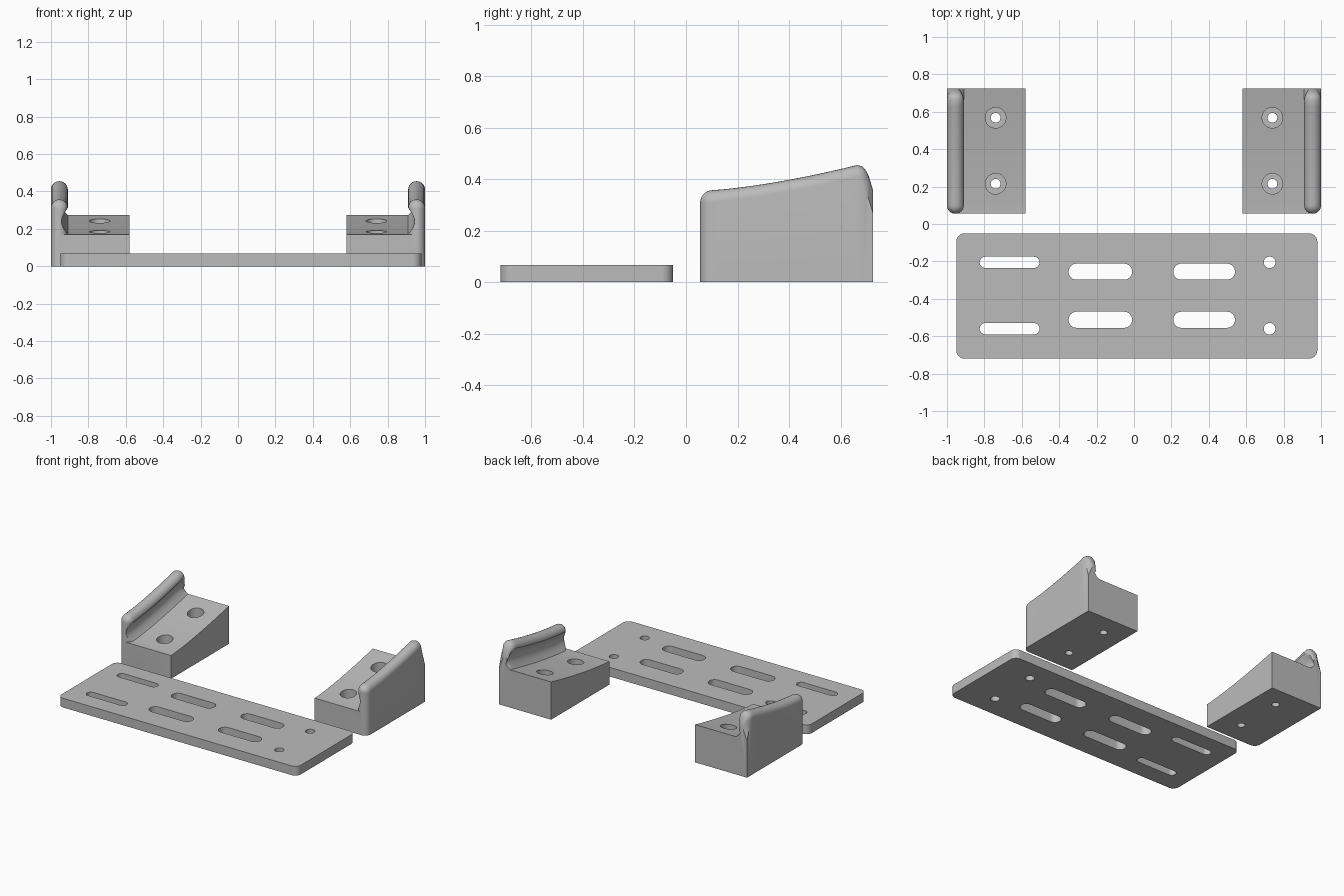
import bpy
import bmesh
from math import sin, cos, pi, radians

cube = bpy.data.objects.get("Cube")
if cube:
    bpy.data.objects.remove(cube, do_unlink=True)

grey = bpy.data.materials.new("plain grey")
grey.use_nodes = True
GREY = (0.5, 0.5, 0.5, 1)
grey.diffuse_color = GREY
grey.node_tree.nodes["Principled BSDF"].inputs["Base Color"].default_value = GREY


def loft(name, rings):
    """Skin a list of equal-length rings and cap both ends."""
    bm = bmesh.new()
    rows = [[bm.verts.new(p) for p in ring] for ring in rings]
    n = len(rows[0])
    for a, b in zip(rows, rows[1:]):
        for i in range(n):
            j = (i + 1) % n
            bm.faces.new((a[i], a[j], b[j], b[i]))
    bm.faces.new(rows[0])
    bm.faces.new(rows[-1])
    bmesh.ops.remove_doubles(bm, verts=bm.verts, dist=0.0001)
    bmesh.ops.recalc_face_normals(bm, faces=bm.faces)
    mesh = bpy.data.meshes.new(name)
    bm.to_mesh(mesh)
    bm.free()
    mesh.materials.append(grey)
    ob = bpy.data.objects.new(name, mesh)
    bpy.context.collection.objects.link(ob)
    return ob


def rounded_prism(name, x0, x1, y0, y1, r, z0, z1, steps=10):
    """Upright prism with rounded corners; also makes slots and round holes."""
    corners = ((x1 - r, y1 - r), (x0 + r, y1 - r), (x0 + r, y0 + r), (x1 - r, y0 + r))
    outline = []
    for q, (cx, cy) in enumerate(corners):
        for k in range(steps + 1):
            a = (q + k / steps) * pi / 2
            outline.append((cx + r * cos(a), cy + r * sin(a)))
    return loft(name, [[(x, y, z) for x, y in outline] for z in (z0, z1)])


def slot(x0, x1, y, r, z0=-0.1, z1=0.6):
    return rounded_prism("cutter", x0, x1, y - r, y + r, r, z0, z1)


def hole(x, y, r, z0=-0.1):
    return slot(x - r, x + r, y, r, z0)


def finish(ob, cutters):
    """Cut the openings and smooth the curved faces."""
    bpy.ops.object.select_all(action="DESELECT")
    bpy.context.view_layer.objects.active = ob
    ob.select_set(True)
    for c in cutters:
        c.hide_render = True
        mod = ob.modifiers.new("cut", "BOOLEAN")
        mod.operation = "DIFFERENCE"
        mod.solver = "EXACT"
        mod.object = c
        bpy.ops.object.modifier_apply(modifier=mod.name)
        bpy.data.objects.remove(c, do_unlink=True)
    bpy.ops.object.shade_smooth_by_angle(angle=radians(32))


# Slotted base plate
plate = rounded_prism("base_plate", -0.95, 0.98, -0.72, -0.05, 0.045, 0, 0.067)
cuts = []
for y in (-0.205, -0.56):
    cuts += [slot(-0.825, -0.505, y, 0.03), hole(0.725, y, 0.031)]
for y in (-0.255, -0.512):
    cuts += [slot(-0.35, -0.01, y, 0.043), slot(0.21, 0.54, y, 0.043)]
finish(plate, cuts)

# Side brackets: sloped block with a grooved, round-topped wall
Y0, Y1 = 0.055, 0.725
INNER, WALL, MID, R = 0.58, 0.91, 0.955, 0.045


def section(side, y, hw, top, shoulder, outer):
    """Cross-section at y: hw is the half width of the rounded ridge."""
    s = (y - Y0) / (Y1 - Y0)
    floor = 0.17 + 0.105 * s ** 1.4
    zc = top - hw
    pts = [(INNER, 0), (outer, 0), (outer, min(shoulder, zc))]
    pts += [(MID + hw * cos(a * pi / 12), zc + hw * sin(a * pi / 12)) for a in range(13)]
    for k in range(1, 13):
        p = k / 12
        lean = MID - hw if y < 0.3 else (MID - hw) * (1 - p) + WALL * p
        pts.append((max(WALL + 0.033 * sin(pi * p), lean), zc + (floor - zc) * p))
    pts += [(WALL, floor), (INNER, floor)]
    return [(side * x, y, z) for x, z in pts]


def ridge(y):
    return 0.355 + 0.1 * (max(y - Y0, 0) / 0.61) ** 1.5


def bracket(name, side):
    rings = []
    # Rounded front end
    for k in range(9):
        a = radians(5 + k * 85 / 8)
        y = Y0 + R * (1 - cos(a)) * (k > 0)
        hw = R * sin(a)
        rings.append(section(side, y, hw, ridge(y) - R + hw, 0.31, MID + hw))
    # Curved run
    for k in range(1, 17):
        y = Y0 + R + (0.665 - Y0 - R) * k / 16
        rings.append(section(side, y, R, ridge(y), ridge(y) - R, 1.0))
    # Tapered back end with a square foot
    for y, hw, top, shoulder in ((0.685, 0.041, 0.449, 0.38), (0.7, 0.033, 0.432, 0.35),
                                 (0.71, 0.025, 0.41, 0.32), (Y1, 0.012, 0.36, 0.27)):
        rings.append(section(side, y, hw, top, shoulder, 1.0))
    ob = loft(name, rings)
    # Counterbored screw holes
    cuts = []
    for y in (0.215, 0.568):
        cuts += [hole(side * 0.74, y, 0.026), hole(side * 0.74, y, 0.055, 0.08)]
    finish(ob, cuts)


bracket("left_bracket", 1)
bracket("right_bracket", -1)
